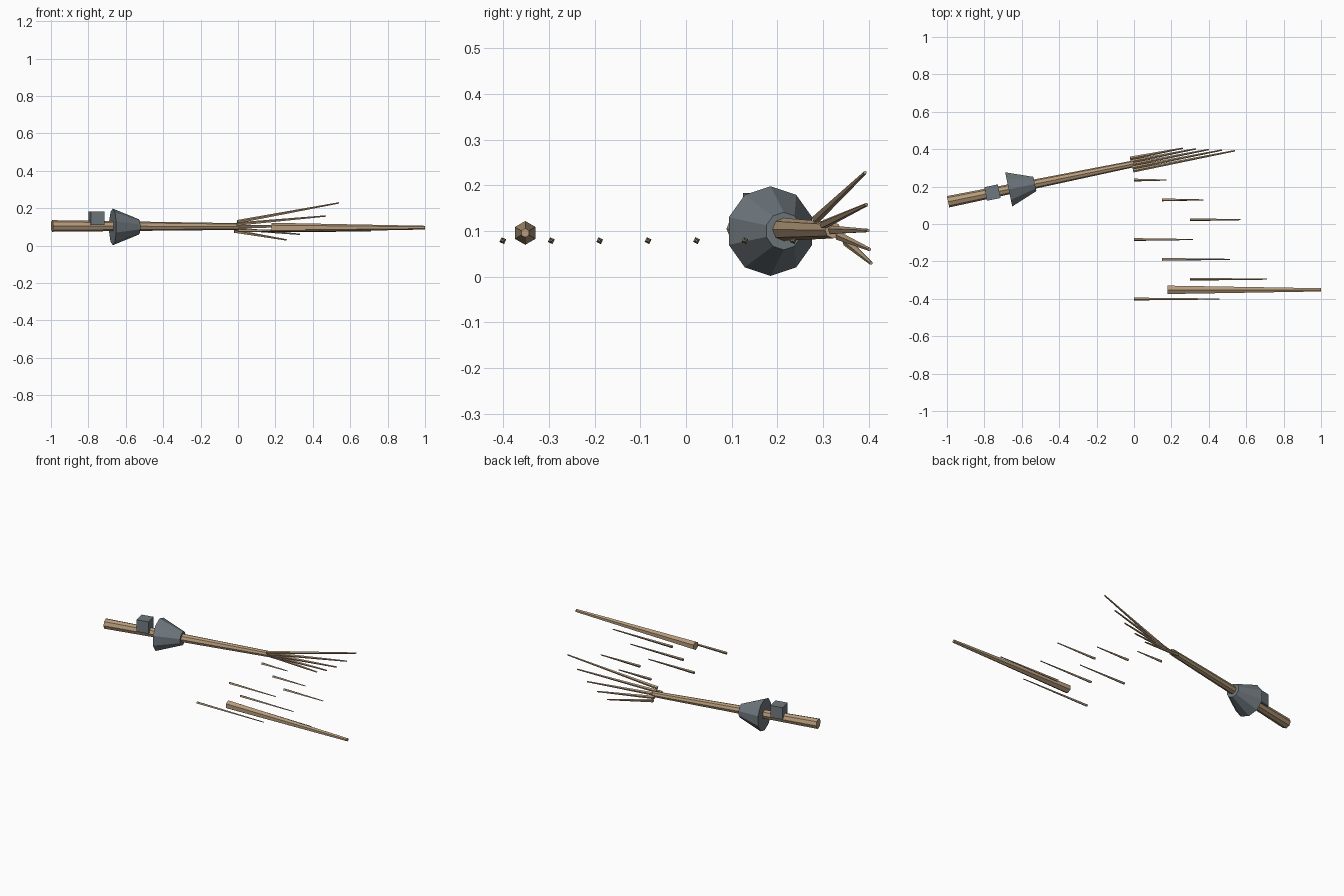
import bpy, bmesh, math
from mathutils import Vector, Matrix

if "Cube" in bpy.data.objects:
    bpy.data.objects.remove(bpy.data.objects["Cube"])


def material(name, col):
    m = bpy.data.materials.new(name)
    m.diffuse_color = (*col, 1)
    m.use_nodes = True
    m.node_tree.nodes["Principled BSDF"].inputs["Base Color"].default_value = m.diffuse_color
    return m


WOOD = material("wood", (0.47, 0.33, 0.20))
DARK = material("splinter_wood", (0.36, 0.26, 0.17))
STEEL = material("steel", (0.16, 0.19, 0.21))


def finish(name, bm, mat):
    bmesh.ops.recalc_face_normals(bm, faces=bm.faces)
    me = bpy.data.meshes.new(name)
    bm.to_mesh(me)
    bm.free()
    me.materials.append(mat)
    ob = bpy.data.objects.new(name, me)
    bpy.context.collection.objects.link(ob)
    return ob


def taper(name, a, b, r1, r2, sides, mat, turn=0.0):
    """Tapered prism from a to b; the first corner points up, rolled by turn."""
    a, b = Vector(a), Vector(b)
    d = (b - a).normalized()
    side = d.cross(Vector((0, 0, 1))).normalized()
    up = side.cross(d)
    bm = bmesh.new()
    rings = []
    for c, r in ((a, r1), (b, r2)):
        ring = []
        for i in range(sides):
            t = turn + math.tau * i / sides
            ring.append(bm.verts.new(c + r * (math.cos(t) * up + math.sin(t) * side)))
        rings.append(ring)
    for i in range(sides):
        j = (i + 1) % sides
        bm.faces.new((rings[0][i], rings[0][j], rings[1][j], rings[1][i]))
    for ring in rings:
        bm.faces.new(ring)
    return finish(name, bm, mat)


# Main shaft, lying at a slight angle
butt, tip = Vector((-0.994, 0.119, 0.105)), Vector((0.0, 0.322, 0.102))
taper("main_shaft", butt, tip, 0.031, 0.018, 8, WOOD)

# Conical hand guard
taper("hand_guard", (-0.67, 0.185, 0.1), (-0.53, 0.214, 0.1), 0.098, 0.041, 10, STEEL)

# Square grip stop on the shaft
bm = bmesh.new()
bmesh.ops.create_cube(bm, size=0.074)
bm.transform(Matrix.Translation((-0.757, 0.168, 0.146)) @ Matrix.Rotation(0.2, 4, 'Z'))
finish("grip_stop", bm, STEEL)

# Splinters fanning from the broken end
for i in range(5):
    f = i / 4
    start = (-0.02 + 0.016 * f, 0.351 - 0.066 * f, 0.077 + 0.05 * f)
    end = (0.26 + 0.28 * f, 0.405 - 0.013 * f, (0.03, 0.06, 0.101, 0.158, 0.228)[i])
    taper(f"fan_splinter_{i + 1}", start, end, 0.010, 0.004, 5, WOOD)

# Broken-off front piece
taper("broken_tip", (0.18, -0.352, 0.096), (1.0, -0.352, 0.096), 0.026, 0.010, 6, WOOD)

# Loose splinters on the ground
for i in range(7):
    x, y = 0.15 * (i % 3), 0.235 - 0.106 * i
    taper(f"loose_splinter_{i + 1}", (x, y, 0.079), (x + 0.175 + 0.047 * i, y, 0.079),
          0.008, 0.003, 4, DARK, 0.35)
